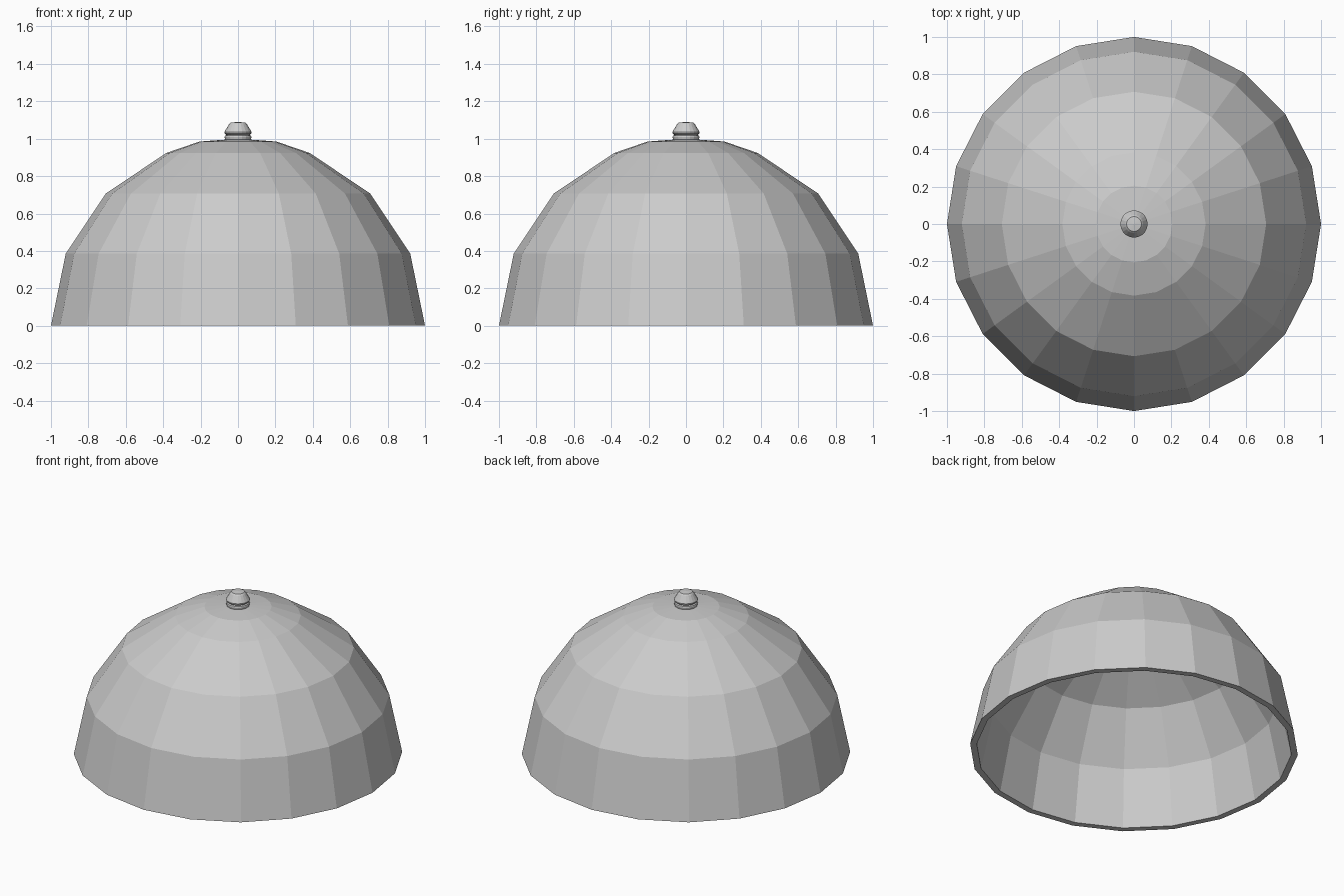
import bpy, bmesh
from math import sin, cos, pi

if "Cube" in bpy.data.objects:
    bpy.data.objects.remove(bpy.data.objects["Cube"])


def lathe(name, profile, sides, closed=False):
    """Spin an (r, z) profile about z; points with r = 0 become poles."""
    bm = bmesh.new()
    rings = []
    for r, z in profile:
        if r == 0:
            rings.append([bm.verts.new((0, 0, z))] * sides)
        else:
            rings.append([bm.verts.new((r * cos(2 * pi * i / sides),
                                        r * sin(2 * pi * i / sides), z))
                          for i in range(sides)])
    for a, b in zip(rings, rings[1:]):
        for i in range(sides):
            j = (i + 1) % sides
            quad = list(dict.fromkeys((a[i], a[j], b[j], b[i])))
            bm.faces.new(quad)
    bmesh.ops.recalc_face_normals(bm, faces=bm.faces[:])
    mesh = bpy.data.meshes.new(name)
    bm.to_mesh(mesh)
    bm.free()
    obj = bpy.data.objects.new(name, mesh)
    bpy.context.collection.objects.link(obj)
    return obj


# Hollow faceted dome: outer shell, rim and inner shell
outer = [(0, 1.0), (0.205, 0.985), (0.383, 0.924),
         (0.707, 0.707), (0.921, 0.385), (1.0, 0)]
inner = [(r * 0.96, z * 0.96) for r, z in reversed(outer)]
lathe("dome_cover", outer + inner, 20)

# Small turned knob: foot flange, groove, flared body
lathe("top_knob", [(0, 0.99), (0.068, 0.99), (0.072, 1.008), (0.07, 1.016),
                   (0.062, 1.02), (0.072, 1.028), (0.073, 1.036),
                   (0.048, 1.078), (0.04, 1.086), (0, 1.09)], 20)
